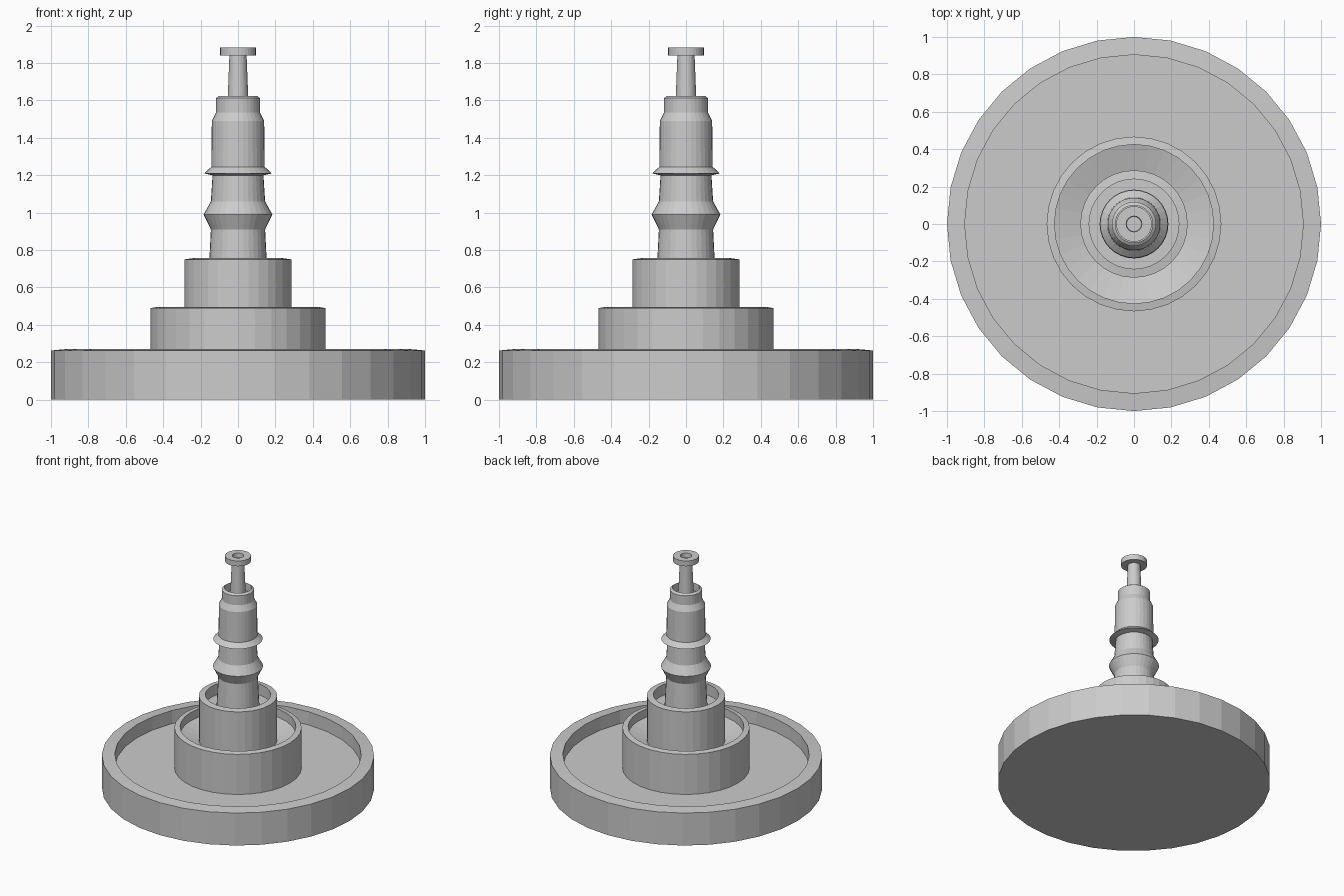
import bpy, bmesh, math

if "Cube" in bpy.data.objects:
    bpy.data.objects.remove(bpy.data.objects["Cube"])

SIDES = 32


def lathe(name, profile):
    """Revolve (radius, height) points, listed from bottom/outside to top/inside."""
    bm = bmesh.new()
    rings = []
    for r, z in profile:
        if r == 0:
            rings.append([bm.verts.new((0, 0, z))] * SIDES)
        else:
            rings.append([bm.verts.new((r * math.cos(2 * math.pi * i / SIDES),
                                        r * math.sin(2 * math.pi * i / SIDES), z))
                          for i in range(SIDES)])
    for low, high in zip(rings, rings[1:]):
        for i in range(SIDES):
            j = (i + 1) % SIDES
            bm.faces.new(dict.fromkeys((low[i], low[j], high[j], high[i])))
    mesh = bpy.data.meshes.new(name)
    bm.to_mesh(mesh)
    bm.free()
    obj = bpy.data.objects.new(name, mesh)
    bpy.context.collection.objects.link(obj)
    return obj


# Wide bottom basin with a slightly raised inner rim
lathe("base_basin", [(0, 0), (1, 0), (1, 0.263), (0.905, 0.272),
                     (0.905, 0.165), (0.467, 0.165)])

# Middle basin, floor sloping gently to the centre
lathe("middle_basin", [(0.467, 0.165), (0.467, 0.49), (0.425, 0.497),
                       (0.425, 0.43), (0.287, 0.39)])

# Small upper basin
lathe("upper_basin", [(0.287, 0.39), (0.287, 0.75), (0.24, 0.757),
                      (0.24, 0.67), (0.157, 0.67)])

# Turned column with a collar, a flange and a cupped top
lathe("column", [(0.157, 0.67), (0.145, 0.91), (0.184, 0.99), (0.145, 1.06),
                 (0.136, 1.2), (0.181, 1.21), (0.143, 1.245), (0.14, 1.49),
                 (0.118, 1.535), (0.118, 1.612), (0.1, 1.625),
                 (0.1, 1.56), (0.057, 1.56)])

# Slim spout with a dished cap
lathe("spout", [(0.057, 1.56), (0.046, 1.84), (0.095, 1.84), (0.095, 1.883),
                (0.042, 1.883), (0.04, 1.85), (0, 1.85)])
